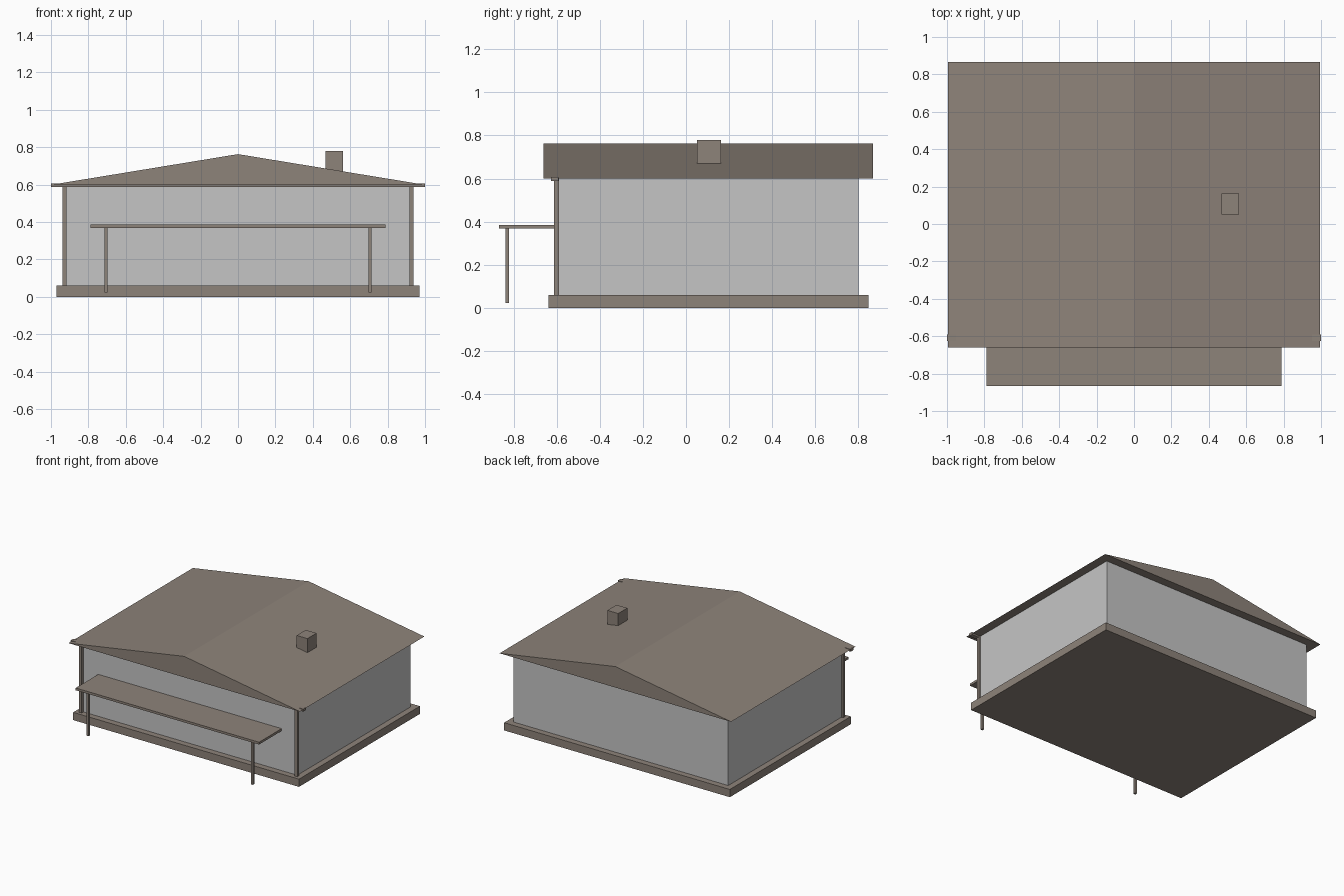
import bpy

if "Cube" in bpy.data.objects:
    bpy.data.objects.remove(bpy.data.objects["Cube"])


def material(name, rgb):
    m = bpy.data.materials.new(name)
    m.diffuse_color = (*rgb, 1.0)
    m.use_nodes = True
    m.node_tree.nodes["Principled BSDF"].inputs["Base Color"].default_value = m.diffuse_color
    return m


BROWN = material("warm_brown", (0.27, 0.227, 0.193))
GREY = material("wall_grey", (0.56, 0.56, 0.56))


def make(name, verts, faces, mat):
    mesh = bpy.data.meshes.new(name)
    mesh.from_pydata(verts, [], faces)
    mesh.materials.append(mat)
    obj = bpy.data.objects.new(name, mesh)
    bpy.context.collection.objects.link(obj)
    return obj


def box(name, xs, ys, zs, mat=BROWN):
    verts = [(x, y, z) for z in zs for x, y in
             ((xs[0], ys[0]), (xs[1], ys[0]), (xs[1], ys[1]), (xs[0], ys[1]))]
    faces = [(3, 2, 1, 0), (4, 5, 6, 7)]
    faces += [(i, (i + 1) % 4, (i + 1) % 4 + 4, i + 4) for i in range(4)]
    return make(name, verts, faces, mat)


# Foundation and walls
box("foundation", (-0.97, 0.97), (-0.637, 0.847), (0, 0.06))
box("walls", (-0.923, 0.923), (-0.59, 0.80), (0.06, 0.602), GREY)

# Gabled roof: triangular profile run from front to back
profile = [(-0.995, 0.6), (0.995, 0.6), (0.0, 0.763)]
make("roof", [(x, y, z) for y in (-0.66, 0.867) for x, z in profile],
     [(0, 1, 2), (5, 4, 3), (0, 3, 4, 1), (1, 4, 5, 2), (2, 5, 3, 0)], BROWN)

# Chimney
box("chimney", (0.469, 0.562), (0.05, 0.162), (0.665, 0.78))

# Front gutter beam and canopy
box("front_gutter", (-1, 1), (-0.625, -0.592), (0.588, 0.607))
box("canopy", (-0.788, 0.788), (-0.867, -0.59), (0.368, 0.386))

# Corner downspouts and canopy legs on both sides
for side, s in (("left", -1), ("right", 1)):
    x = s * 0.927
    box(side + "_downspout", (x - 0.011, x + 0.011), (-0.612, -0.589), (0.06, 0.6))
    x = s * 0.706
    box(side + "_canopy_leg", (x - 0.009, x + 0.009), (-0.838, -0.82), (0.024, 0.37))
